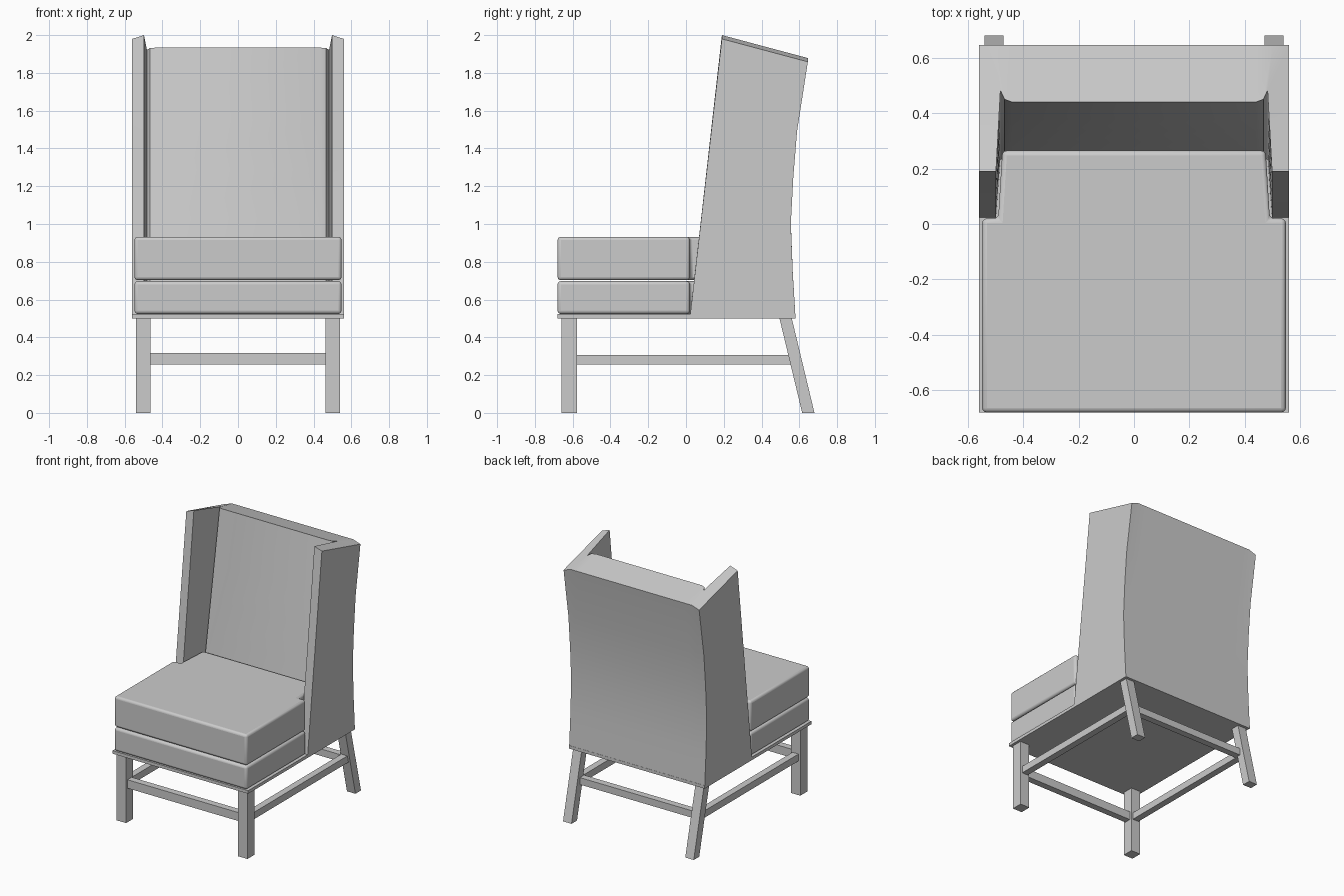
import bpy, bmesh

cube = bpy.data.objects.get("Cube")
if cube:
    bpy.data.objects.remove(cube)

grey = bpy.data.materials.new("plain grey")
grey.use_nodes = True
grey.diffuse_color = (0.6, 0.6, 0.6, 1)
grey.node_tree.nodes["Principled BSDF"].inputs["Base Color"].default_value = (0.6, 0.6, 0.6, 1)


def make(name, verts, faces, bevel=0, smooth=False):
    mesh = bpy.data.meshes.new(name)
    mesh.from_pydata(verts, [], faces)
    bm = bmesh.new()
    bm.from_mesh(mesh)
    bmesh.ops.recalc_face_normals(bm, faces=bm.faces)
    bm.to_mesh(mesh)
    bm.free()
    mesh.materials.append(grey)
    obj = bpy.data.objects.new(name, mesh)
    bpy.context.collection.objects.link(obj)
    if bevel:
        mod = obj.modifiers.new("soft edges", 'BEVEL')
        mod.width, mod.segments = bevel, 3
    if smooth:
        bpy.ops.object.select_all(action='DESELECT')
        obj.select_set(True)
        bpy.context.view_layer.objects.active = obj
        bpy.ops.object.shade_smooth_by_angle(angle=0.6)
    return obj


def loft(name, low, high, **style):
    """Solid between two matching outlines."""
    n = len(low)
    sides = [(i, (i + 1) % n, (i + 1) % n + n, i + n) for i in range(n)]
    caps = [tuple(range(n)), tuple(range(n, 2 * n))]
    return make(name, low + high, sides + caps, **style)


def rect(x0, x1, y0, y1, z):
    return [(x0, y0, z), (x1, y0, z), (x1, y1, z), (x0, y1, z)]


def box(name, x0, x1, y0, y1, z0, z1):
    return loft(name, rect(x0, x1, y0, y1, z0), rect(x0, x1, y0, y1, z1))


# Seat board
box("seat_board", -0.56, 0.56, -0.68, 0.58, 0.5, 0.523)

# T-shaped cushions, narrowing between the wings
half = [(0.548, -0.68), (0.548, 0.02), (0.49, 0.02), (0.475, 0.265)]
plan = half + [(-x, y) for x, y in reversed(half)]
for name, z0, z1 in (("lower_cushion", 0.524, 0.697), ("seat_cushion", 0.703, 0.932)):
    loft(name, [(x, y, z0) for x, y in plan], [(x, y, z1) for x, y in plan],
         bevel=0.017, smooth=True)

# Winged back: outer and inner outlines joined level by level
BASE = 0.5
# each station: outer x, inner x, inner y at the bottom, inner y at the top
stations = [(0.56, 0.498, 0.02, 0.19), (0.56, 0.482, 0.235, 0.482),
            (0.5, 0.467, 0.215, 0.45), (0.44, 0.44, 0.21, 0.44)]
stations += [(-a, -b, c, d) for a, b, c, d in reversed(stations)]
# rear curve: share of height, y
rear = [(0, 0.58), (0.18, 0.565), (0.37, 0.555), (0.55, 0.568), (0.73, 0.588), (1, 0.645)]


def top_z(x, y):
    return 2.0 - (y - 0.19) * 0.267 - (0.02 if abs(x) > 0.55 else 0)


verts, faces = [], []
n = len(stations)
for t, rear_y in rear:
    outer, inner = [], []
    for i, (xo, xi, y0, y1) in enumerate(stations):
        y = y0 + (y1 - y0) * t
        front = i in (0, n - 1)
        outer_top = top_z(xo, y1 if front else 0.645)
        outer.append((xo, y if front else rear_y, BASE + (outer_top - BASE) * t))
        inner.append((xi, y, BASE + (top_z(xi, y1) - BASE) * t))
    verts += outer + inner[::-1]
ring = 2 * n
for level in range(len(rear) - 1):
    a = level * ring
    for i in range(ring):
        j = (i + 1) % ring
        faces.append((a + i, a + j, a + j + ring, a + i + ring))
for a in (0, (len(rear) - 1) * ring):
    for i in range(n - 1):
        faces.append((a + i, a + i + 1, a + ring - 2 - i, a + ring - 1 - i))
make("winged_back", verts, faces, smooth=True)

# Legs and side rails
for side, s in (("left", 1), ("right", -1)):
    xa, xb = sorted((0.462 * s, 0.54 * s))
    box(f"front_{side}_leg", xa, xb, -0.66, -0.578, 0, BASE)
    loft(f"back_{side}_leg", rect(xa + 0.008 * (s > 0), xb - 0.008 * (s < 0), 0.615, 0.68, 0),
         rect(xa + 0.008 * (s > 0), xb - 0.008 * (s < 0), 0.495, 0.56, BASE))
    xc, xd = sorted((0.475 * s, 0.525 * s))
    box(f"{side}_rail", xc, xd, -0.58, 0.555, 0.255, 0.307)

# Cross rails
box("front_rail", -0.465, 0.465, -0.645, -0.595, 0.255, 0.318)
box("back_rail", -0.475, 0.475, 0.53, 0.58, 0.255, 0.307)
